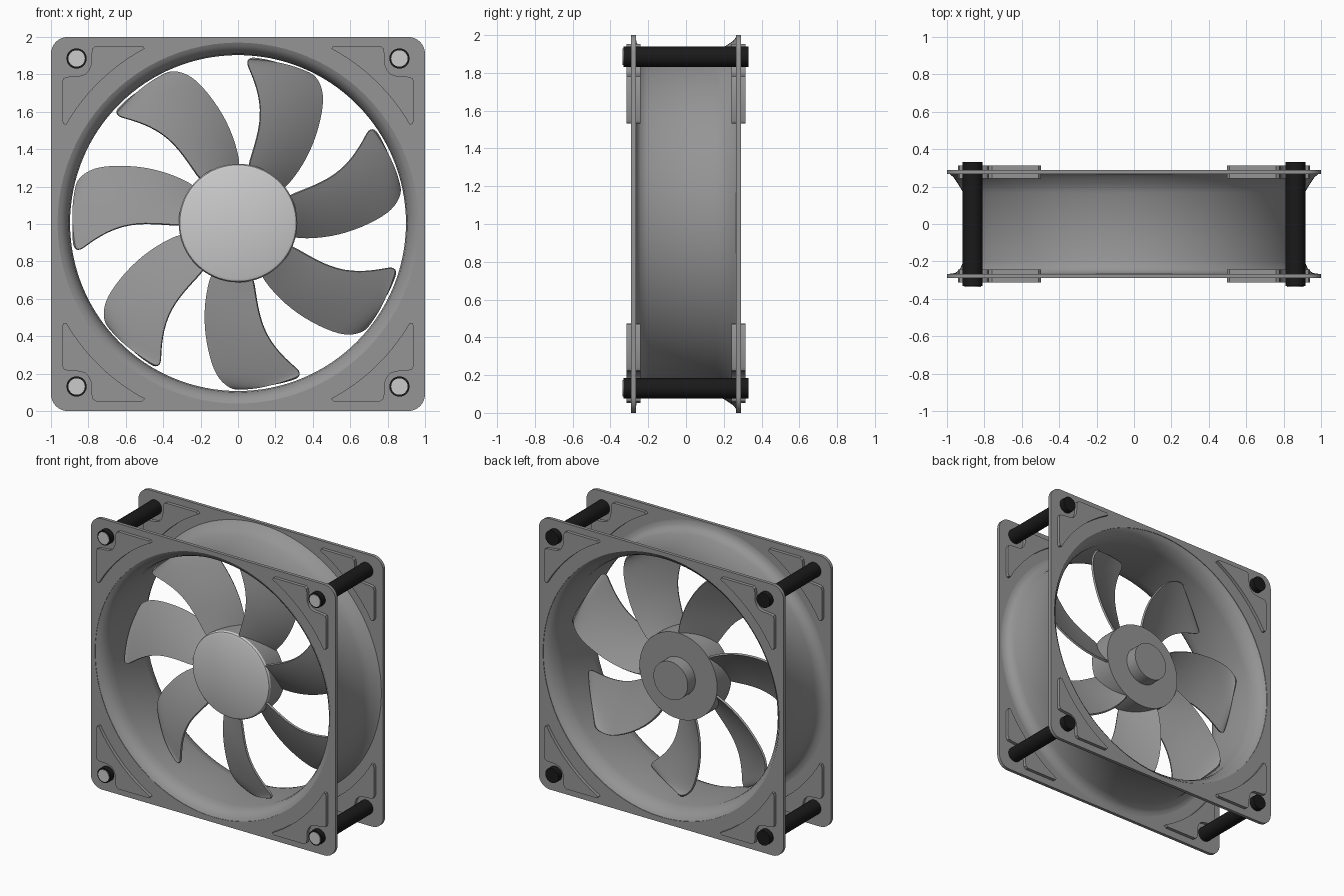
import bpy, bmesh, math

if "Cube" in bpy.data.objects:
    bpy.data.objects.remove(bpy.data.objects["Cube"])

CZ = 1.005  # fan axis height


def material(name, v):
    m = bpy.data.materials.new(name)
    m.diffuse_color = (v, v, v, 1)
    m.use_nodes = True
    m.node_tree.nodes["Principled BSDF"].inputs["Base Color"].default_value = m.diffuse_color
    return m


DARK = material("dark_grey", 0.3)
BLACK = material("black", 0.01)


def finish(ob, mat=None, angle=35):
    bpy.ops.object.select_all(action='DESELECT')
    ob.select_set(True)
    bpy.context.view_layer.objects.active = ob
    if ob.type == 'CURVE':
        bpy.ops.object.convert(target='MESH')
        ob = bpy.context.object
    if mat:
        ob.data.materials.clear()
        ob.data.materials.append(mat)
    bpy.ops.object.shade_smooth_by_angle(angle=math.radians(angle))
    return ob


def mesh_object(name, bm, loc):
    me = bpy.data.meshes.new(name)
    bm.to_mesh(me)
    bm.free()
    ob = bpy.data.objects.new(name, me)
    ob.location = loc
    bpy.context.collection.objects.link(ob)
    return ob


def lathe(name, profile, loc, mat=None, n=96, closed=False):
    """Turn (radius, y) points around the y axis."""
    bm = bmesh.new()
    rings = []
    for i in range(n):
        a = 2 * math.pi * i / n
        rings.append([bm.verts.new((r * math.sin(a), y, r * math.cos(a))) for r, y in profile])
    m = len(profile)
    for i in range(n):
        p, q = rings[i], rings[(i + 1) % n]
        for j in range(m if closed else m - 1):
            k = (j + 1) % m
            bm.faces.new((p[j], p[k], q[k], q[j]))
    bmesh.ops.remove_doubles(bm, verts=bm.verts, dist=1e-5)
    bmesh.ops.recalc_face_normals(bm, faces=bm.faces)
    return finish(mesh_object(name, bm, loc), mat)


def flat(name, loops, y, half, z, mat):
    """Filled front-view outlines with thickness along y."""
    cu = bpy.data.curves.new(name, 'CURVE')
    cu.dimensions = '2D'
    cu.fill_mode = 'BOTH'
    cu.extrude = half
    for pts in loops:
        s = cu.splines.new('POLY')
        s.points.add(len(pts) - 1)
        for p, (u, w) in zip(s.points, pts):
            p.co = (u, w, 0, 1)
        s.use_cyclic_u = True
    ob = bpy.data.objects.new(name, cu)
    ob.location = (0, y, z)
    ob.rotation_euler = (math.pi / 2, 0, 0)
    bpy.context.collection.objects.link(ob)
    return finish(ob, mat)


def arc(cx, cy, r, a0, a1, n):
    return [(cx + r * math.cos(math.radians(a0 + (a1 - a0) * i / n)),
             cy + r * math.sin(math.radians(a0 + (a1 - a0) * i / n))) for i in range(n + 1)]


# Square end plates with round opening, and raised corner pads
R = 0.09
square = []
for k, (sx, sy) in enumerate([(1, 1), (-1, 1), (-1, -1), (1, -1)]):
    square += arc(sx * (1 - R), sy * (1 - R), R, 90 * k, 90 * k + 90, 8)
opening = arc(0, 0.005, 0.965, 0, 360, 96)[:-1]
pad = arc(0, 0, 1.06, 62, 30, 14) + [
    (0.932, 0.532), (0.94, 0.55), (0.94, 0.76), (0.932, 0.778), (0.91, 0.785), (0.845, 0.79),
    (0.815, 0.80), (0.797, 0.82), (0.785, 0.85), (0.782, 0.915), (0.777, 0.938), (0.76, 0.95), (0.51, 0.95)]
pads = [[(sx * u, sz * w) for u, w in pad] for sx in (1, -1) for sz in (1, -1)]
for side, y in (("front", -0.278), ("back", 0.278)):
    flat(side + "_plate", [square, opening], y, 0.012, 1.0, DARK)
    flat(side + "_corner_pads", pads, y, 0.036, 1.002, DARK)

# Air duct with flared mouths
duct = [(0.972, -0.29), (0.945, -0.278), (0.922, -0.255), (0.905, -0.22), (0.898, -0.17),
        (0.898, 0.165), (0.906, 0.205), (0.925, 0.25), (0.947, 0.276), (0.972, 0.29),
        (0.985, 0.266), (0.965, 0.25), (0.938, 0.21), (0.912, 0.165),
        (0.912, -0.2), (0.93, -0.24), (0.955, -0.262), (0.985, -0.266)]
lathe("air_duct", duct, (0, 0, CZ), DARK, 128, True)

# Corner posts with pale caps
for sx in (-1, 1):
    for sz in (-1, 1):
        tag = ("left" if sx < 0 else "right") + ("_lower" if sz < 0 else "_upper")
        loc = (sx * 0.863, 0, 1.008 + sz * 0.877)
        lathe("post_" + tag, [(0, -0.332), (0.054, -0.332), (0.054, 0.332), (0, 0.332)], loc, BLACK, 32)
        lathe("post_cap_" + tag, [(0, -0.336), (0.044, -0.336), (0.044, -0.33), (0, -0.33)], loc, None, 32)

# Hub body, pale front cap, rear bearing
lathe("hub", [(0.30, -0.07), (0.317, -0.07), (0.317, 0.09), (0.14, 0.09), (0.14, 0.18), (0, 0.18)],
      (0, 0, CZ), DARK)
lathe("hub_cap", [(0, -0.09), (0.298, -0.09), (0.311, -0.084), (0.317, -0.07), (0.30, -0.07)], (0, 0, CZ))

# Blade rows: radius, start angle, end angle (clockwise from the top)
rows = [(0.30, 10, 53), (0.38, 11.7, 50.5), (0.46, 12.5, 47.7), (0.54, 12.5, 44.8), (0.62, 11.3, 41.7),
        (0.70, 9, 38.6), (0.77, 6.4, 35.8), (0.82, 4.5, 33.5), (0.855, 3.2, 31), (0.878, 3.6, 28.5),
        (0.885, 5, 26.5)]
COLS = 10
for k in range(7):
    bm = bmesh.new()
    grid = []
    for r, a0, a1 in rows:
        line = []
        for j in range(COLS + 1):
            t = j / COLS
            a = math.radians(a0 + (a1 - a0) * t + k * 360 / 7)
            y = -0.075 + 0.16 * t - 0.05 * t * (1 - t)
            line.append(bm.verts.new((r * math.sin(a), y, r * math.cos(a))))
        grid.append(line)
    for p, q in zip(grid, grid[1:]):
        for j in range(COLS):
            bm.faces.new((p[j], p[j + 1], q[j + 1], q[j]))
    bmesh.ops.recalc_face_normals(bm, faces=bm.faces)
    ob = mesh_object("blade_%d" % (k + 1), bm, (0, 0, CZ))
    finish(ob, DARK)
    sub = ob.modifiers.new("round", 'SUBSURF')
    sub.levels = sub.render_levels = 1
    thick = ob.modifiers.new("thickness", 'SOLIDIFY')
    thick.thickness = 0.014
    thick.offset = 0
    # keep the thin rim crisp
    bpy.ops.object.modifier_apply(modifier="round")
    bpy.ops.object.modifier_apply(modifier="thickness")
    bpy.ops.object.shade_smooth_by_angle(angle=math.radians(35))
